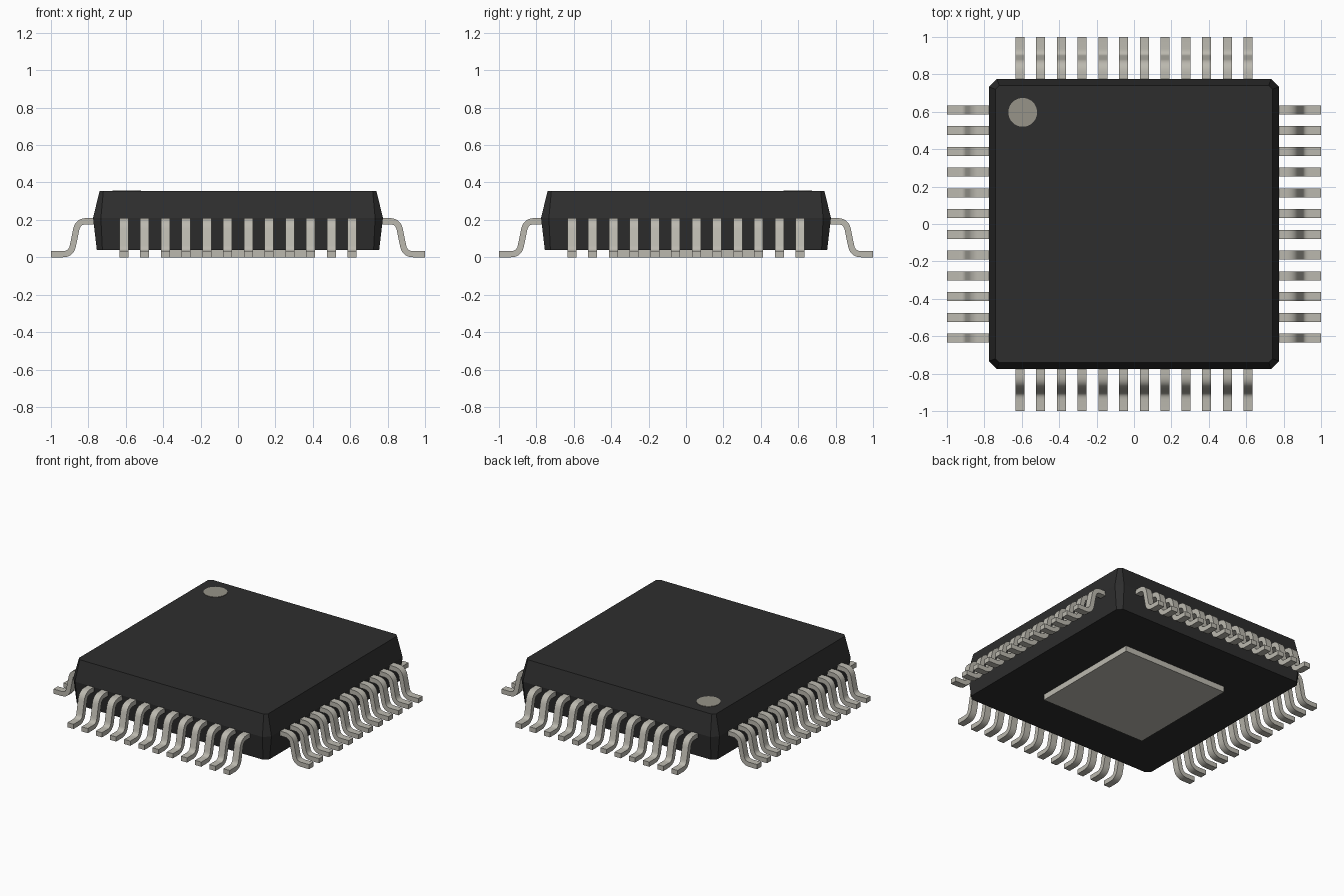
import bpy, bmesh, math
from mathutils import Vector

if "Cube" in bpy.data.objects:
    bpy.data.objects.remove(bpy.data.objects["Cube"])


def material(name, colour):
    mat = bpy.data.materials.new(name)
    mat.use_nodes = True
    mat.diffuse_color = colour
    mat.node_tree.nodes["Principled BSDF"].inputs["Base Color"].default_value = colour
    return mat


black = material("black plastic", (0.027, 0.027, 0.027, 1))
metal = material("tinned metal", (0.50, 0.485, 0.43, 1))
grey = material("marker grey", (0.31, 0.295, 0.25, 1))


def add_object(name, bm, mat):
    bmesh.ops.recalc_face_normals(bm, faces=bm.faces)
    mesh = bpy.data.meshes.new(name)
    bm.to_mesh(mesh)
    bm.free()
    mesh.materials.append(mat)
    obj = bpy.data.objects.new(name, mesh)
    bpy.context.collection.objects.link(obj)
    return obj


# Package body: loft of square rings with cut corners
def ring(bm, half, cut, z):
    inner = half - cut
    corners = [(half, -inner), (half, inner), (inner, half), (-inner, half),
               (-half, inner), (-half, -inner), (-inner, -half), (inner, -half)]
    return [bm.verts.new((x, y, z)) for x, y in corners]


bm = bmesh.new()
rings = [ring(bm, 0.755, 0.03, 0.04), ring(bm, 0.775, 0.042, 0.21), ring(bm, 0.74, 0.02, 0.355)]
for low, high in zip(rings, rings[1:]):
    for i in range(8):
        j = (i + 1) % 8
        bm.faces.new((low[i], low[j], high[j], high[i]))
bm.faces.new(rings[0])
bm.faces.new(rings[-1])
add_object("package_body", bm, black)

# Pin one marker: thin disc on the top
bm = bmesh.new()
bmesh.ops.create_cone(bm, cap_ends=True, segments=40, radius1=0.077, radius2=0.077, depth=0.004)
bmesh.ops.translate(bm, verts=bm.verts, vec=(-0.595, 0.597, 0.356))
add_object("pin_one_marker", bm, grey)

# Thermal pad under the body
bm = bmesh.new()
bmesh.ops.create_cube(bm, size=1)
bmesh.ops.scale(bm, verts=bm.verts, vec=(0.82, 0.82, 0.04))
bmesh.ops.translate(bm, verts=bm.verts, vec=(0, 0, 0.02))
add_object("thermal_pad", bm, metal)


# Gull-wing lead: rounded centre line, thickened and given width
def rounded_path(points, reach, steps):
    path = [points[0]]
    for a, b, c in zip(points, points[1:], points[2:]):
        start = b + (a - b).normalized() * reach
        end = b + (c - b).normalized() * reach
        for k in range(steps + 1):
            t = k / steps
            path.append(start * (1 - t) ** 2 + b * 2 * t * (1 - t) + end * t * t)
    return path + [points[-1]]


THICK, WIDTH, PITCH, COUNT = 0.033, 0.048, 0.111, 12
path = rounded_path([Vector(p) for p in
                     ((0.74, 0.193), (0.856, 0.193), (0.892, 0.0165), (1.0, 0.0165))], 0.045, 6)
sections = []
for i, p in enumerate(path):
    direction = (path[min(i + 1, len(path) - 1)] - path[max(i - 1, 0)]).normalized()
    if i in (1, len(path) - 2):
        direction = Vector((1, 0))
    normal = Vector((-direction.y, direction.x)) * THICK / 2
    sections.append((p + normal, p - normal))


def add_lead(bm, offset):
    loops = []
    for top, bottom in sections:
        loops.append([bm.verts.new((p.x, offset + side * WIDTH / 2, p.y))
                      for p, side in ((top, -1), (top, 1), (bottom, 1), (bottom, -1))])
    for a, b in zip(loops, loops[1:]):
        for i in range(4):
            j = (i + 1) % 4
            bm.faces.new((a[i], a[j], b[j], b[i]))
    bm.faces.new(loops[0])
    bm.faces.new(loops[-1])


# One row of leads per side, turned about the centre
for turn, side in enumerate(("left", "back", "right", "front")):
    bm = bmesh.new()
    for n in range(COUNT):
        add_lead(bm, (n - (COUNT - 1) / 2) * PITCH)
    row = add_object(side + "_leads", bm, metal)
    row.rotation_euler.z = turn * math.pi / 2
    bpy.ops.object.select_all(action="DESELECT")
    row.select_set(True)
    bpy.context.view_layer.objects.active = row
    bpy.ops.object.shade_smooth_by_angle(angle=math.radians(35))
